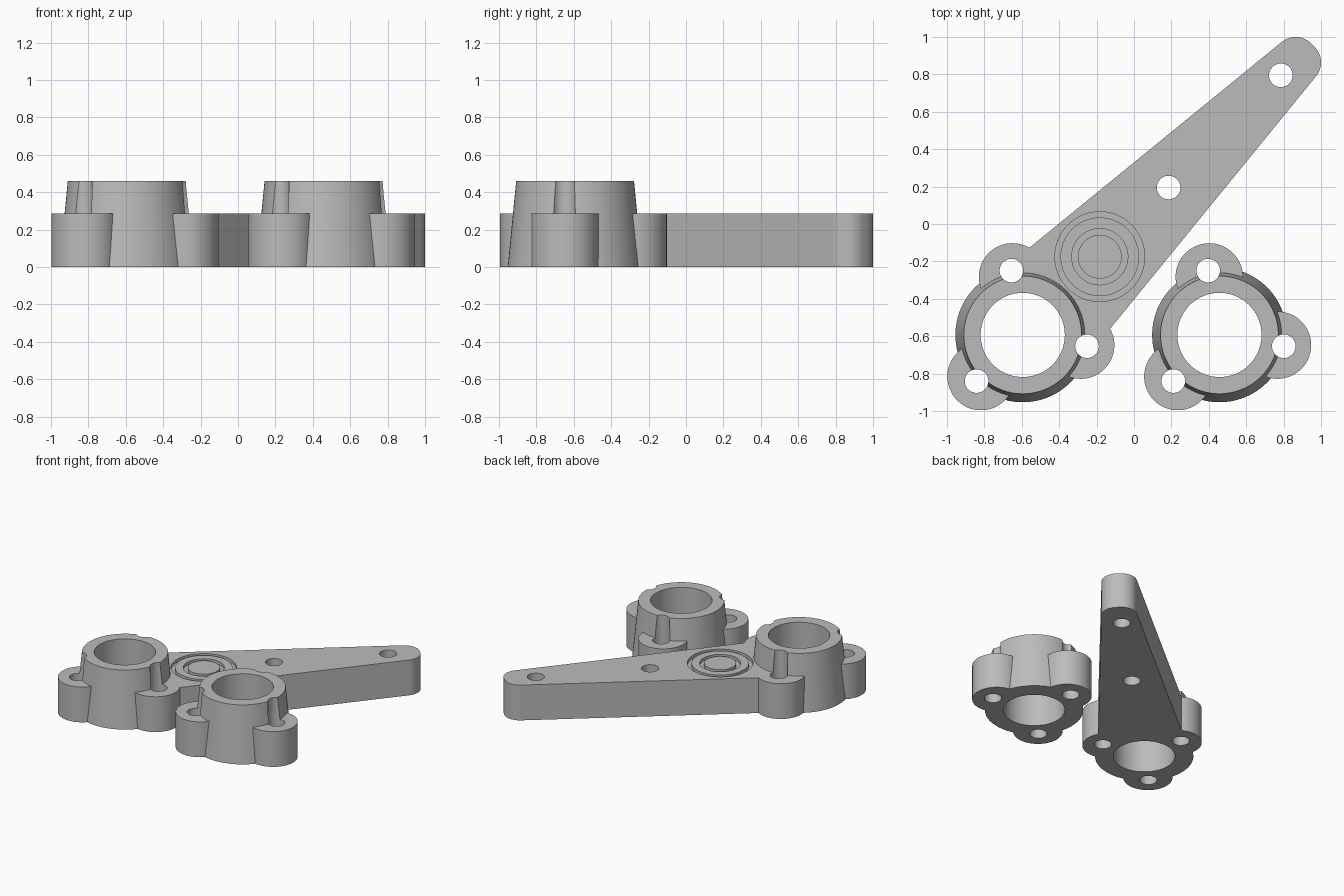
import bpy
import bmesh
from math import sin, cos, radians, pi

if "Cube" in bpy.data.objects:
    bpy.data.objects.remove(bpy.data.objects["Cube"], do_unlink=True)

grey = bpy.data.materials.new("plain grey")
grey.use_nodes = True
grey.diffuse_color = (0.5, 0.5, 0.5, 1)
grey.node_tree.nodes["Principled BSDF"].inputs["Base Color"].default_value = (0.5, 0.5, 0.5, 1)

ARM_TOP, HUB_TOP = 0.285, 0.46
BOTTOM_RADIUS, TOP_RADIUS, BORE_RADIUS = 0.36, 0.315, 0.225
HOLE_RADIUS = 0.063
LOBE_ANGLES = [radians(a) for a in (100, 225, 350)]


def arc(center, radius, start=0, end=2 * pi, steps=96, closed=False):
    count = steps + 1 if closed else steps
    angles = [start + (end - start) * i / steps for i in range(count)]
    return [(center[0] + radius * cos(a), center[1] + radius * sin(a)) for a in angles]


def loft(name, low, high, z0, z1):
    """Solid between two matching outlines."""
    bm = bmesh.new()
    bottom = [bm.verts.new((x, y, z0)) for x, y in low]
    top = [bm.verts.new((x, y, z1)) for x, y in high]
    bm.faces.new(bottom[::-1])
    bm.faces.new(top)
    for i in range(len(bottom)):
        j = (i + 1) % len(bottom)
        bm.faces.new((bottom[i], bottom[j], top[j], top[i]))
    mesh = bpy.data.meshes.new(name)
    bm.to_mesh(mesh)
    bm.free()
    mesh.materials.append(grey)
    obj = bpy.data.objects.new(name, mesh)
    bpy.context.collection.objects.link(obj)
    return obj


def cylinder(name, center, radius, z0, z1):
    ring = arc(center, radius)
    return loft(name, ring, ring, z0, z1)


def combine(target, tool, operation):
    mod = target.modifiers.new(operation, "BOOLEAN")
    mod.operation, mod.solver, mod.object = operation, "EXACT", tool
    bpy.context.view_layer.objects.active = target
    bpy.ops.object.modifier_apply(modifier=mod.name)
    bpy.data.objects.remove(tool, do_unlink=True)


def polar(center, distance, angle):
    return (center[0] + distance * cos(angle), center[1] + distance * sin(angle))


def drill(target, center, radius):
    combine(target, cylinder("drill", center, radius, -0.1, 0.6), "DIFFERENCE")


def hub(name, center, arm=None):
    # Tapered collar with three screw lobes
    body = loft(name, arc(center, BOTTOM_RADIUS), arc(center, TOP_RADIUS), 0, HUB_TOP)
    for angle in LOBE_ANGLES:
        lobe = cylinder("lobe", polar(center, 0.315, angle), 0.18, 0, ARM_TOP)
        combine(body, lobe, "UNION")
    if arm:
        combine(body, arm, "UNION")
    # Central bore and screw holes, which also notch the collar
    drill(body, center, BORE_RADIUS)
    for angle in LOBE_ANGLES:
        drill(body, polar(center, 0.349, angle), HOLE_RADIUS)
    return body


# Tapered lever arm with two rounded tip corners
slope = radians(39.2)
outline = [(-0.60, -0.16), (-0.16, -0.60)]
outline += arc((0.884, 0.864), 0.116, slope - radians(78.4), radians(45), 20, True)
outline += arc((0.864, 0.884), 0.116, radians(45), slope + pi / 2, 20, True)
arm = loft("arm", outline, outline, 0, ARM_TOP)

lever = hub("lever_with_hub", (-0.595, -0.593), arm)
for spot in ((0.785, 0.795), (0.185, 0.195)):
    drill(lever, spot, HOLE_RADIUS)

# Plain concentric grooves in the top of the arm
for outer, inner in ((0.24, 0.21), (0.15, 0.117)):
    middle = (-0.183, -0.175)
    groove = cylinder("groove", middle, outer, ARM_TOP - 0.025, ARM_TOP + 0.05)
    core = cylinder("core", middle, inner, ARM_TOP - 0.1, ARM_TOP + 0.1)
    combine(groove, core, "DIFFERENCE")
    combine(lever, groove, "DIFFERENCE")

loose_hub = hub("loose_hub", (0.457, -0.593))

# Smooth round walls, sharp edges kept
for obj in (lever, loose_hub):
    bpy.ops.object.select_all(action="DESELECT")
    obj.select_set(True)
    bpy.context.view_layer.objects.active = obj
    bpy.ops.object.shade_smooth_by_angle(angle=radians(30))
